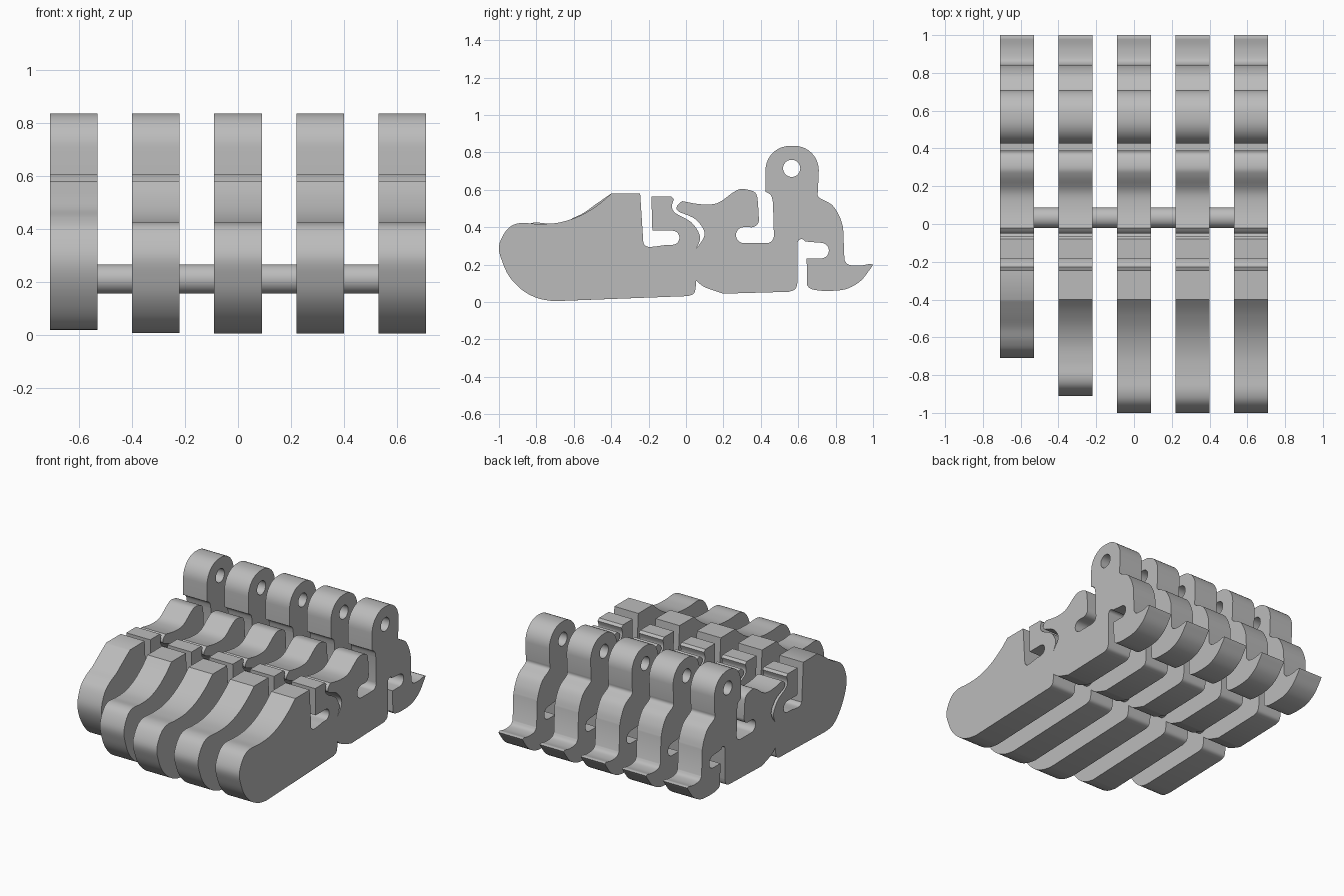
import bpy, bmesh, math
from mathutils import Vector, Matrix

cube = bpy.data.objects.get("Cube")
if cube:
    bpy.data.objects.remove(cube, do_unlink=True)

grey = bpy.data.materials.new("plain grey")
grey.use_nodes = True
colour = (0.5, 0.5, 0.5, 1)
grey.diffuse_color = colour
grey.node_tree.nodes["Principled BSDF"].inputs["Base Color"].default_value = colour

SLAB_WIDTH = 0.18
SLAB_SPACING = 0.31


def smooth(*points, steps=5):
    """Smooth path through a few points in the (y, z) plane."""
    pts = [Vector(p) for p in points]
    pts = [pts[0]] + pts + [pts[-1]]
    path = []
    for a, b, c, d in zip(pts, pts[1:], pts[2:], pts[3:]):
        for i in range(steps):
            t = i / steps
            path.append(0.5 * (2 * b + (c - a) * t + (2 * a - 5 * b + 4 * c - d) * t ** 2
                               + (3 * b - a - 3 * c + d) * t ** 3))
    return path + [pts[-1]]


def arc(y, z, radius, start, end, steps=10):
    """Circular arc, angles in degrees."""
    angles = [math.radians(start + (end - start) * i / steps) for i in range(steps + 1)]
    return [Vector((y + radius * math.cos(a), z + radius * math.sin(a))) for a in angles]


def corners(*points):
    return [Vector(p) for p in points]


def long_tip(scale):
    """Toe-shaped nose, shortened behind its top corner."""
    path = smooth((-.4, .58), (-.47, .52), (-.57, .46), (-.68, .425), (-.79, .418), (-.89, .422),
                  (-.955, .39), (-1, .3), (-.98, .21), (-.94, .13), (-.87, .06), (-.79, .02), (-.71, .005))
    moved = []
    for p in path:
        y = -.4 + (p.x + .4) * scale
        moved.append(Vector((y, p.y + .034 * (y - p.x))))
    return moved


def short_tip():
    return smooth((-.4, .58), (-.48, .525), (-.55, .475), (-.62, .44), (-.675, .39), (-.71, .29),
                  (-.69, .19), (-.63, .09), (-.56, .03), (-.48, .018))


def front_underside():
    return smooth((.01, .032), (.045, .05), (.055, .115)) + smooth((.055, .115), (.1, .08), (.2, .045))


def rear_slot():
    return (smooth((.55, .055), (.585, .07), (.597, .11)) + arc(.617, .317, .02, 180, 20)
            + arc(.722, .275, .042, 90, -90) + corners((.645, .233)))


def rear_hook():
    return (smooth((.648, .09), (.67, .07), (.74, .06), (.85, .068), (.93, .11), (.98, .17), (1, .2))
            + smooth((.985, .205), (.93, .195), (.87, .2), (.847, .225)))


def knuckle():
    back = smooth((.84, .4), (.82, .46), (.78, .52), (.71, .56), (.705, .59))
    crown = arc(.58, .705, .13, 0, 90) + arc(.555, .705, .13, 90, 180)
    return back + crown + smooth((.425, .59), (.455, .57), (.465, .53))


def middle_slot():
    return arc(.43, .355, .04, 0, -90) + arc(.31, .358, .043, 270, 90) + arc(.35, .44, .04, 270, 360)


def middle_top():
    return smooth((.385, .53), (.37, .585), (.3, .605), (.25, .585), (.17, .53), (.08, .523), (-.02, .54))


def curved_gap():
    outer = smooth((-.02, .54), (-.047, .515), (-.04, .485), (.05, .443), (.1, .365), (.055, .285))
    inner = smooth((.055, .285), (.075, .35), (.03, .425), (-.055, .475), (-.075, .51), (-.065, .55))
    return outer[1:] + inner[1:]


def front_slot():
    return (corners((-.08, .565), (-.185, .565), (-.18, .382)) + arc(-.073, .344, .038, 90, -90)
            + smooth((-.11, .305), (-.2, .295), (-.228, .315)) + corners((-.245, .58)))


def outline(tip):
    path = (tip + front_underside() + rear_slot() + rear_hook() + knuckle()
            + middle_slot() + middle_top() + curved_gap() + front_slot())
    clean = [path[0]]
    for p in path[1:]:
        if (p - clean[-1]).length > .002:
            clean.append(p)
    return clean


def finish(obj):
    obj.data.materials.clear()
    obj.data.materials.append(grey)
    bpy.ops.object.select_all(action="DESELECT")
    obj.select_set(True)
    bpy.context.view_layer.objects.active = obj
    bpy.ops.object.shade_smooth_by_angle(angle=math.radians(35))


def make_slab(name, x, tip):
    """Fill the side outline with its pin hole and give it thickness."""
    curve = bpy.data.curves.new(name + "_outline", "CURVE")
    curve.dimensions = "2D"
    curve.fill_mode = "BOTH"
    curve.extrude = SLAB_WIDTH / 2
    pin_hole = arc(.565, .715, .046, 0, 360, 32)[:-1]
    for loop in (outline(tip), pin_hole):
        spline = curve.splines.new("POLY")
        spline.points.add(len(loop) - 1)
        for point, p in zip(spline.points, loop):
            point.co = (p.x, p.y, 0, 1)
        spline.use_cyclic_u = True
    source = bpy.data.objects.new(name + "_outline", curve)
    bpy.context.collection.objects.link(source)
    bpy.context.view_layer.update()
    mesh = bpy.data.meshes.new_from_object(source.evaluated_get(bpy.context.evaluated_depsgraph_get()))
    bpy.data.objects.remove(source, do_unlink=True)

    # Stand the slab upright with its thickness along x
    turn = Matrix.Rotation(math.pi / 2, 4, "Z") @ Matrix.Rotation(math.pi / 2, 4, "X")
    bm = bmesh.new()
    bm.from_mesh(mesh)
    bmesh.ops.transform(bm, matrix=turn, verts=bm.verts)
    bmesh.ops.remove_doubles(bm, verts=bm.verts, dist=.0005)
    bmesh.ops.recalc_face_normals(bm, faces=bm.faces)
    bm.to_mesh(mesh)
    bm.free()
    obj = bpy.data.objects.new(name, mesh)
    obj.location.x = x
    bpy.context.collection.objects.link(obj)
    finish(obj)


# Five jointed slabs, the first two with shorter noses
tips = [short_tip(), long_tip(.85), long_tip(1), long_tip(1), long_tip(1)]
for i, tip in enumerate(tips):
    make_slab(f"jointed_slab_{i + 1}", (i - 2) * SLAB_SPACING, tip)

# Round bars joining neighbouring slabs
for i in range(len(tips) - 1):
    bpy.ops.mesh.primitive_cylinder_add(vertices=48, radius=.055, depth=SLAB_SPACING - SLAB_WIDTH + .02,
                                        location=((i - 1.5) * SLAB_SPACING, .033, .21),
                                        rotation=(0, math.pi / 2, 0))
    bar = bpy.context.object
    bar.name = f"connecting_bar_{i + 1}"
    finish(bar)
